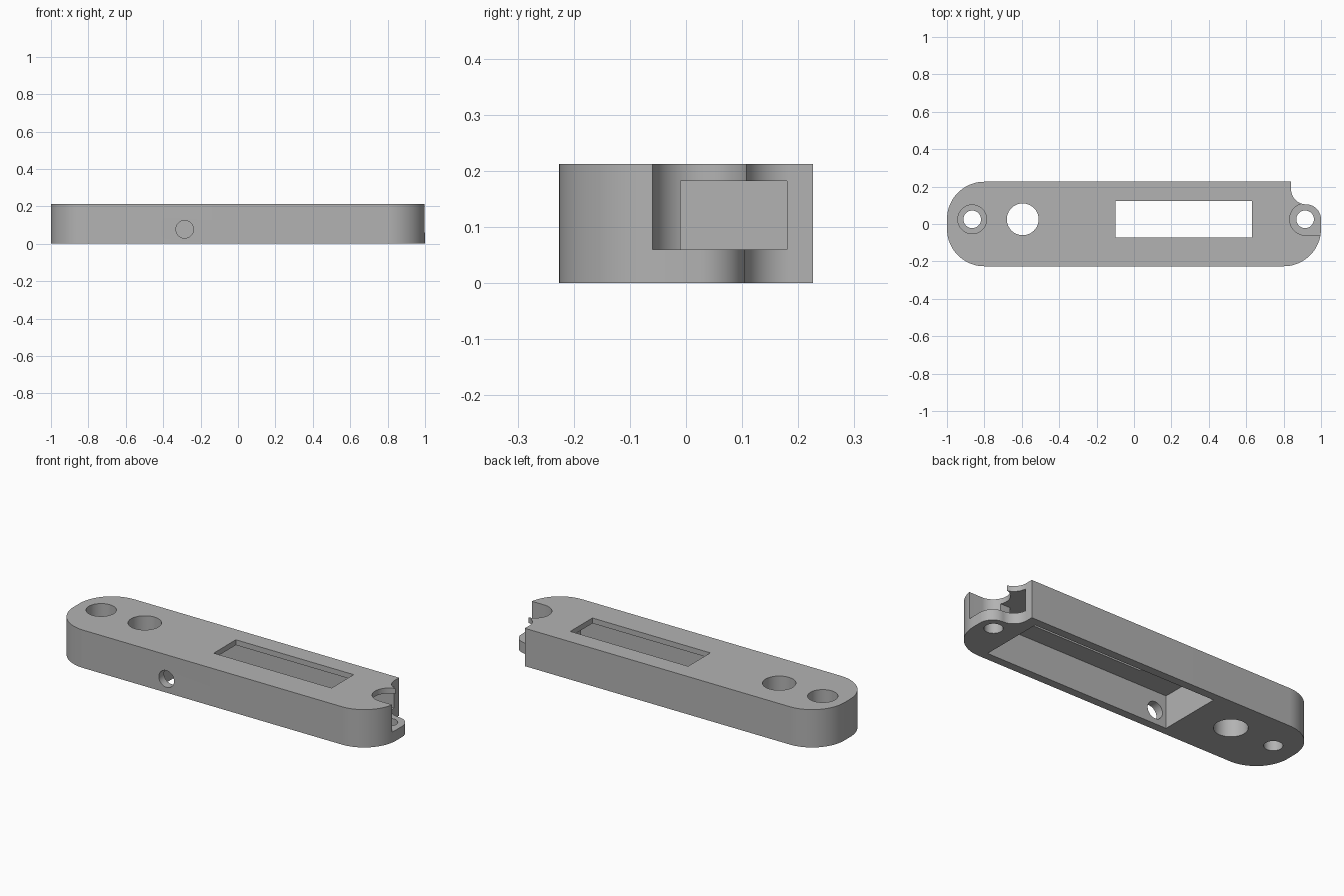
import bpy
import bmesh
from math import cos, sin, radians

old = bpy.data.objects.get("Cube")
if old:
    bpy.data.objects.remove(old, do_unlink=True)

HEIGHT, HALF_W, CORNER = 0.212, 0.226, 0.2
FLOOR, CEILING = 0.06, 0.182      # mounting tab top and cavity roof
HOLE_Y = 0.025
BOSS_X, BOSS_R = 0.92, 0.08

grey = bpy.data.materials.new("plain grey")
grey.use_nodes = True
grey.diffuse_color = (0.45, 0.45, 0.45, 1)
grey.node_tree.nodes["Principled BSDF"].inputs["Base Color"].default_value = grey.diffuse_color


def arc(cx, cy, r, start, end, steps=20):
    angles = [radians(start + (end - start) * i / steps) for i in range(steps + 1)]
    return [(cx + r * cos(a), cy + r * sin(a)) for a in angles]


def prism(name, outline, z0, z1):
    """Extrude a counter-clockwise outline from z0 to z1."""
    bm = bmesh.new()
    face = bm.faces.new([bm.verts.new((x, y, z0)) for x, y in outline])
    top = bmesh.ops.extrude_face_region(bm, geom=[face])["geom"]
    bmesh.ops.translate(bm, vec=(0, 0, z1 - z0),
                        verts=[v for v in top if isinstance(v, bmesh.types.BMVert)])
    bmesh.ops.recalc_face_normals(bm, faces=bm.faces)
    mesh = bpy.data.meshes.new(name)
    bm.to_mesh(mesh)
    bm.free()
    mesh.materials.append(grey)
    obj = bpy.data.objects.new(name, mesh)
    bpy.context.collection.objects.link(obj)
    return obj


def box(name, x0, x1, y0, y1, z0, z1):
    return prism(name, [(x0, y0), (x1, y0), (x1, y1), (x0, y1)], z0, z1)


def bore(name, x, r, z0=-0.1):
    return prism(name, arc(x, HOLE_Y, r, 0, 360, 64)[:-1], z0, 0.4)


# Rounded housing with an S-shaped notch flowing into the mounting tab
in_x, in_y = 1 - CORNER, HALF_W - CORNER
outline = arc(-in_x, in_y, CORNER, 90, 180)
outline += arc(-in_x, -in_y, CORNER, 180, 270)
outline += arc(in_x, -in_y, CORNER, 270, 360)
outline += arc(BOSS_X, HOLE_Y, BOSS_R, 0, 90)
outline += arc(BOSS_X, HOLE_Y + 2 * BOSS_R, BOSS_R, 270, 180)[1:]
outline += [(BOSS_X - BOSS_R, HALF_W)]
housing = prism("housing", outline, 0, HEIGHT)

# Cutters
pocket = arc(0.917, HOLE_Y, 0.085, 90, 270, 32) + [(1.2, HOLE_Y - 0.085), (1.2, HOLE_Y + 0.085)]
side_hole = prism("side_hole", arc(0, 0, 0.047, 0, 360, 48)[:-1], 0, 0.2)
side_hole.location = (-0.285, -0.1, 0.077)
side_hole.rotation_euler.x = radians(90)
cutters = [
    box("cavity", -0.355, 0.78, -0.18, 0.18, -0.1, CEILING),
    box("window", -0.1, 0.63, -0.072, 0.124, 0.1, 0.4),
    prism("tab_pocket", pocket, FLOOR, 0.4),
    box("cable_slot", 0.7, 0.94, -0.01, 0.18, FLOOR, CEILING),
    bore("tab_screw_hole", 0.915, 0.047),
    bore("end_screw_hole", -0.865, 0.047),
    bore("end_counterbore", -0.865, 0.077, FLOOR),
    bore("large_hole", -0.595, 0.085),
    side_hole,
]

bpy.ops.object.select_all(action='DESELECT')
housing.select_set(True)
bpy.context.view_layer.objects.active = housing
for cutter in cutters:
    cutter.hide_render = True
    cut = housing.modifiers.new(cutter.name, 'BOOLEAN')
    cut.operation = 'DIFFERENCE'
    cut.solver = 'EXACT'
    cut.object = cutter
    bpy.ops.object.modifier_apply(modifier=cut.name)
for cutter in cutters:
    bpy.data.objects.remove(cutter, do_unlink=True)

bpy.ops.object.shade_smooth_by_angle(angle=radians(30))
